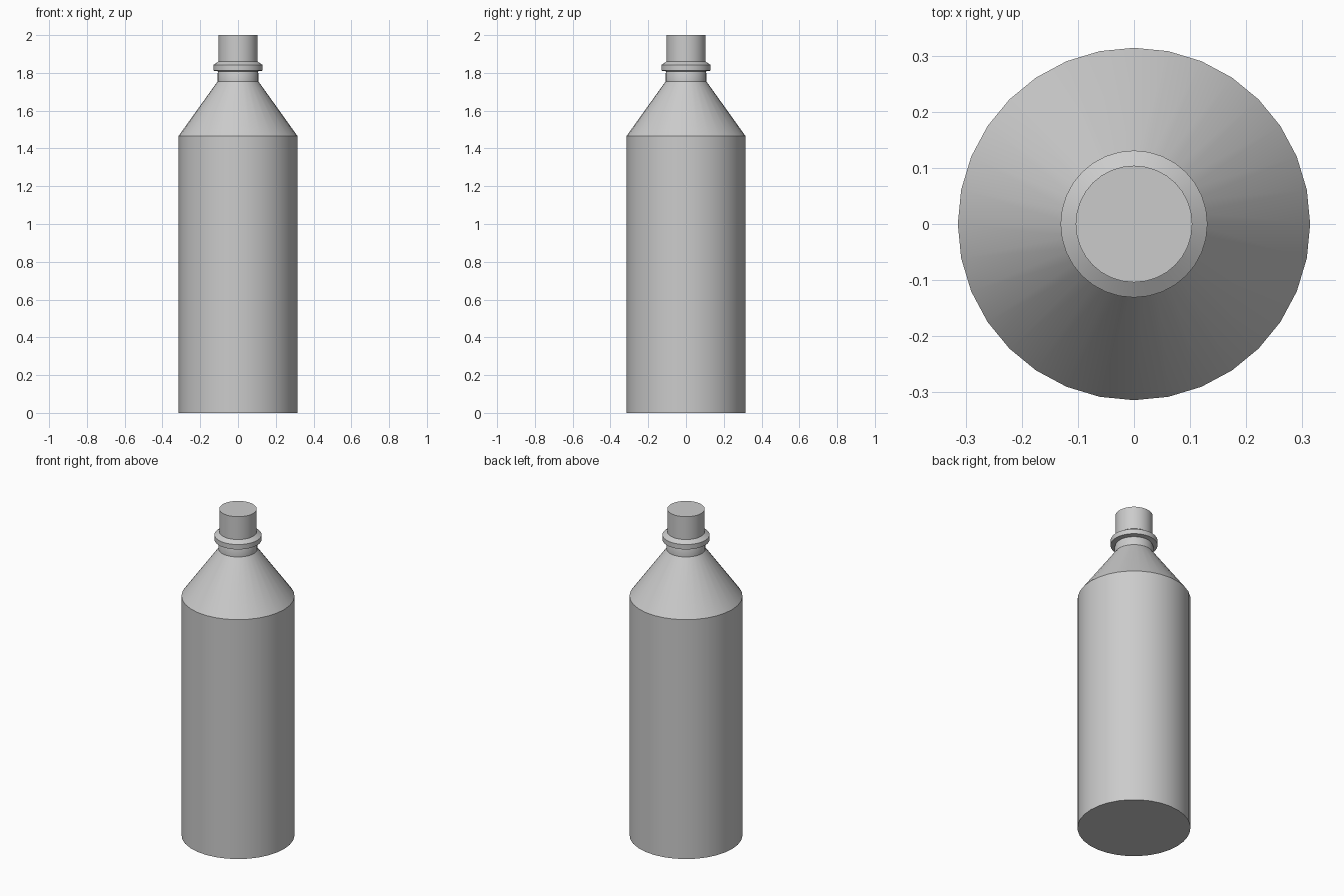
import bpy, bmesh
from math import cos, sin, tau, radians

if "Cube" in bpy.data.objects:
    bpy.data.objects.remove(bpy.data.objects["Cube"])

SIDES = 32


def lathe(name, profile):
    """Spin (radius, height) points about z and cap both ends."""
    bm = bmesh.new()
    rings = [[bm.verts.new((r * cos(tau * i / SIDES), r * sin(tau * i / SIDES), z))
              for i in range(SIDES)] for r, z in profile]
    for low, high in zip(rings, rings[1:]):
        for i in range(SIDES):
            j = (i + 1) % SIDES
            bm.faces.new((low[i], low[j], high[j], high[i]))
    bm.faces.new(rings[0][::-1])
    bm.faces.new(rings[-1])
    mesh = bpy.data.meshes.new(name)
    bm.to_mesh(mesh)
    bm.free()
    obj = bpy.data.objects.new(name, mesh)
    bpy.context.collection.objects.link(obj)
    bpy.ops.object.select_all(action='DESELECT')
    obj.select_set(True)
    bpy.context.view_layer.objects.active = obj
    bpy.ops.object.shade_smooth_by_angle(angle=radians(25))
    return obj


# Straight body, conical shoulder, neck, flared collar and cap in one turned shell
lathe("bottle", [
    (0.314, 0.0), (0.314, 1.467),      # body
    (0.108, 1.755), (0.108, 1.797),    # shoulder and neck
    (0.104, 1.808), (0.131, 1.812),    # groove under the collar
    (0.131, 1.842), (0.104, 1.86),     # collar
    (0.104, 2.0),                      # cap
])
